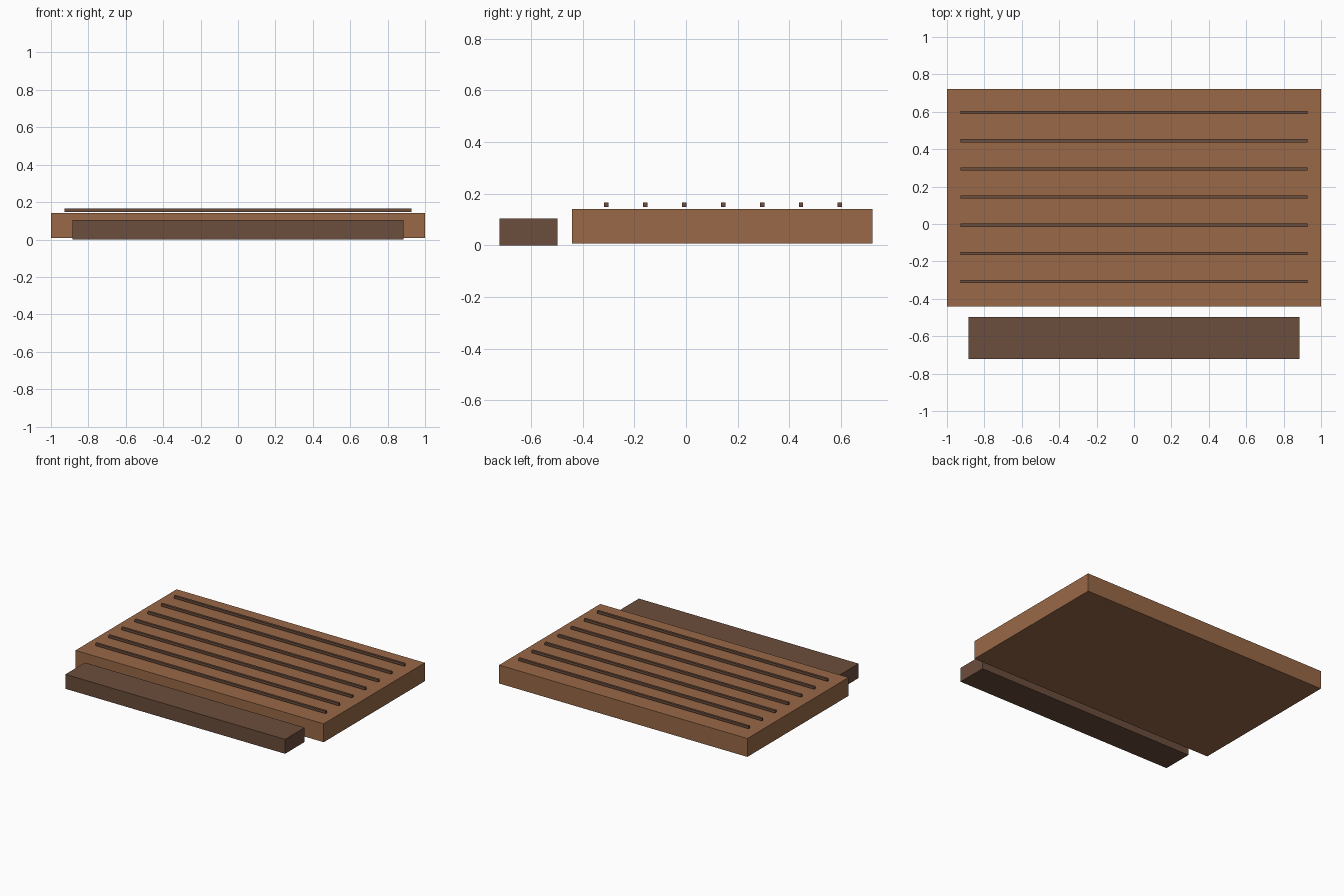
import bpy

if "Cube" in bpy.data.objects:
    bpy.data.objects.remove(bpy.data.objects["Cube"])


def material(name, color):
    mat = bpy.data.materials.new(name)
    mat.diffuse_color = (*color, 1.0)
    mat.use_nodes = True
    mat.node_tree.nodes["Principled BSDF"].inputs["Base Color"].default_value = mat.diffuse_color
    return mat


def box(name, half_x, y0, y1, z0, z1, mat):
    bpy.ops.mesh.primitive_cube_add(size=1, location=(0, (y0 + y1) / 2, (z0 + z1) / 2))
    obj = bpy.context.object
    obj.name = name
    obj.scale = (2 * half_x, y1 - y0, z1 - z0)
    bpy.ops.object.transform_apply(location=False, rotation=False, scale=True)
    obj.data.materials.append(mat)
    return obj


wood = material("warm_wood", (0.32, 0.14, 0.063))
dark_wood = material("dark_wood", (0.148, 0.074, 0.045))

# Main platform
box("deck", 1.0, -0.442, 0.722, 0.008, 0.142, wood)

# Low front step, separated by a small gap
box("front_step", 0.885, -0.722, -0.497, 0.0, 0.105, dark_wood)

# Thin strips just above the deck, evenly spaced front to back
for i in range(7):
    y = -0.308 + i * 0.1506
    box(f"deck_strip_{i + 1}", 0.928, y - 0.0085, y + 0.0085, 0.148, 0.166, dark_wood)
